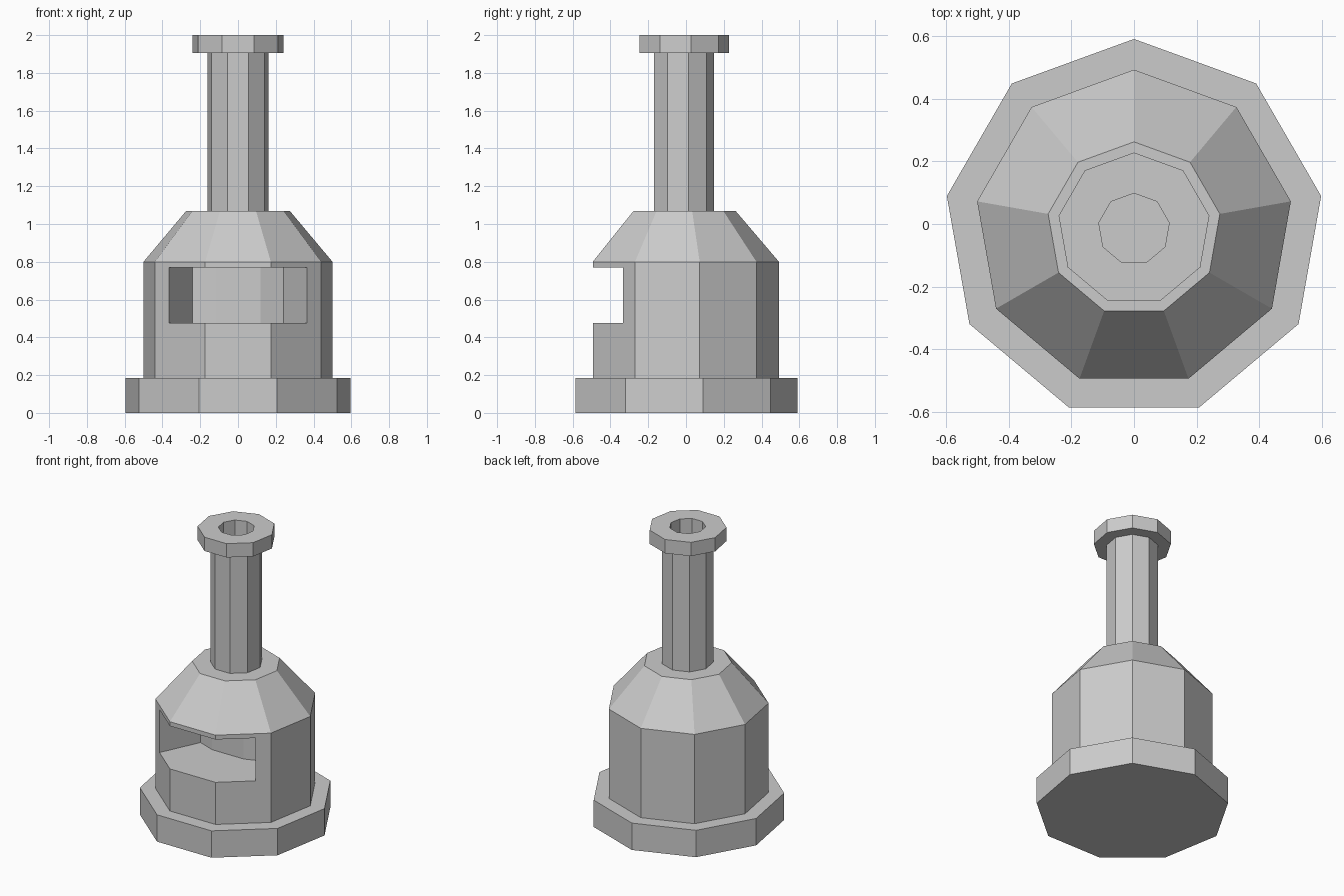
import bpy, bmesh
from math import cos, sin, pi

if "Cube" in bpy.data.objects:
    bpy.data.objects.remove(bpy.data.objects["Cube"])

SIDES = 9
CY = -0.016  # a nine-sided ring is lopsided in y, so shift to centre its bounds


def make_object(name, bm):
    bmesh.ops.recalc_face_normals(bm, faces=bm.faces)
    mesh = bpy.data.meshes.new(name)
    bm.to_mesh(mesh)
    bm.free()
    obj = bpy.data.objects.new(name, mesh)
    bpy.context.collection.objects.link(obj)
    return obj


def ring(bm, r, z):
    angles = [pi / 2 + 2 * pi * k / SIDES for k in range(SIDES)]
    return [bm.verts.new((r * cos(a), CY + r * sin(a), z)) for a in angles]


def lathe(name, profile):
    """Nine-sided turned solid from (radius, z) pairs, capped at both ends."""
    bm = bmesh.new()
    rings = [ring(bm, r, z) for r, z in profile]
    for a, b in zip(rings, rings[1:]):
        for i in range(SIDES):
            j = (i + 1) % SIDES
            bm.faces.new((a[i], a[j], b[j], b[i]))
    bm.faces.new(rings[0])
    bm.faces.new(rings[-1])
    return make_object(name, bm)


def prism(name, outline, z0, z1):
    bm = bmesh.new()
    face = bm.faces.new([bm.verts.new((x, y, z0)) for x, y in outline])
    out = bmesh.ops.extrude_face_region(bm, geom=[face])
    verts = [v for v in out["geom"] if isinstance(v, bmesh.types.BMVert)]
    bmesh.ops.translate(bm, verts=verts, vec=(0, 0, z1 - z0))
    return make_object(name, bm)


# Turned shell: base flange, body, shoulder, neck, rim and bore
shell = lathe("turned_shell", [
    (0.606, 0.0), (0.606, 0.185),
    (0.508, 0.185), (0.508, 0.80),
    (0.278, 1.07), (0.163, 1.07),
    (0.163, 1.905), (0.244, 1.905),
    (0.244, 2.0), (0.114, 2.0), (0.114, 1.1),
])

# Front window cutter, with angled sides and a faceted back wall
half = [(0.365, -0.75), (0.365, -0.333), (0.24, -0.065), (0.12, -0.11)]
outline = half + [(-x, y) for x, y in reversed(half)]
cutter = prism("window_cutter", outline, 0.475, 0.77)
cutter.hide_render = True
cutter.hide_set(True)

cut = shell.modifiers.new("window", "BOOLEAN")
cut.operation = "DIFFERENCE"
cut.solver = "EXACT"
cut.object = cutter
